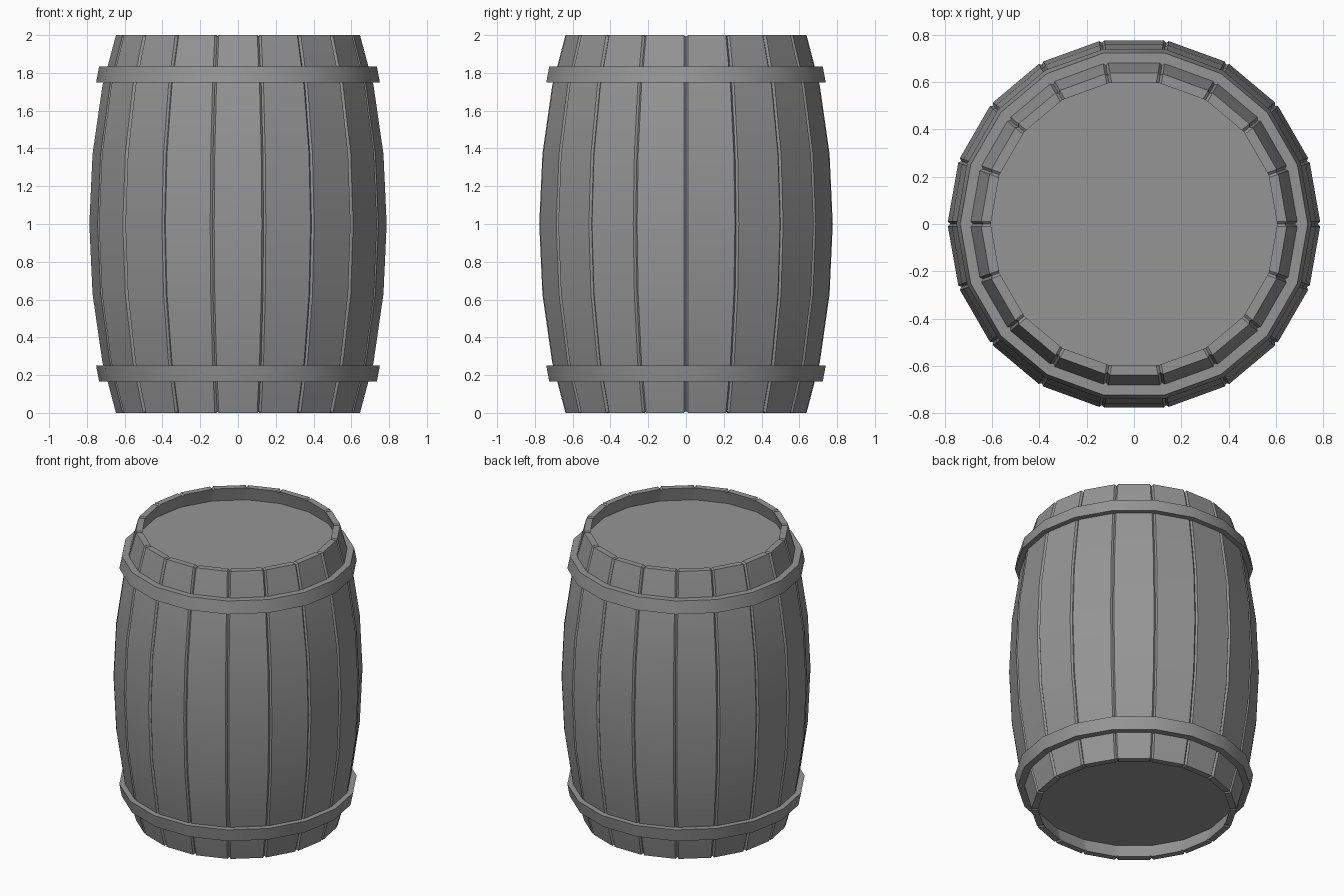
import bpy, bmesh
from math import cos, sin, pi
from mathutils import Vector, Matrix

if "Cube" in bpy.data.objects:
    bpy.data.objects.remove(bpy.data.objects["Cube"], do_unlink=True)

STAVES = 18
STEP = 2 * pi / STAVES
GAP = 0.011      # half width of the groove between staves
DEPTH = 0.011    # depth of the groove
WALL = 0.042     # stave thickness

grey = bpy.data.materials.new("grey")
grey.use_nodes = True
colour = (0.3, 0.3, 0.3, 1)
grey.diffuse_color = colour
grey.node_tree.nodes["Principled BSDF"].inputs["Base Color"].default_value = colour


def revolve(name, profile, columns):
    """Sweep a closed profile through columns; columns place one profile point."""
    bm = bmesh.new()
    grid = [[bm.verts.new(col(p)) for p in profile] for col in columns]
    n, m = len(grid), len(profile)
    for i in range(n):
        a, b = grid[i], grid[(i + 1) % n]
        for k in range(m):
            j = (k + 1) % m
            bm.faces.new((a[k], b[k], b[j], a[j]))
    return finish(name, bm)


def finish(name, bm):
    bmesh.ops.recalc_face_normals(bm, faces=bm.faces)
    mesh = bpy.data.meshes.new(name)
    bm.to_mesh(mesh)
    bm.free()
    mesh.materials.append(grey)
    ob = bpy.data.objects.new(name, mesh)
    bpy.context.collection.objects.link(ob)
    bpy.ops.object.select_all(action="DESELECT")
    ob.select_set(True)
    bpy.context.view_layer.objects.active = ob
    bpy.ops.object.shade_smooth_by_angle(angle=pi / 6)
    return ob


def corner(i):
    """Plain corner of the polygon at joint i."""
    a = i * STEP
    return lambda p: Vector((p[0] * cos(a), p[0] * sin(a), p[1]))


def stave_edge(i, side):
    """Point on the flat stave face, just beside joint i."""
    def place(p):
        here, there = corner(i)(p), corner(i + side)(p)
        return here + (there - here).normalized() * GAP
    return place


def groove(i):
    """Sunken point at joint i, also lowered on the stave ends."""
    def place(p):
        r, z, outer = p
        if outer:
            r -= DEPTH
        if abs(z - 1) > 0.99:
            z = 1 + (z - 1) * (1 - DEPTH * 0.8)
        return corner(i)((r, z))
    return place


# Bulging staves, with a V groove at each joint
half = [(0.648, 0), (0.72, 0.27), (0.772, 0.63)]
outline = half + [(0.789, 1)] + [(r, 2 - z) for r, z in reversed(half)]
wall = [(r, z, True) for r, z in outline]
wall += [(r - WALL, z, False) for r, z in reversed(outline)]
columns = []
for i in range(STAVES):
    columns += [stave_edge(i, -1), groove(i), stave_edge(i, 1)]
revolve("staves", wall, columns)

# Hoops, flared to follow the barrel
corners = [corner(i) for i in range(STAVES)]
hoop = [(0.67, 0.165), (0.735, 0.165), (0.751, 0.25), (0.69, 0.25)]
revolve("bottom_hoop", hoop, corners)
revolve("top_hoop", [(r, 2 - z) for r, z in hoop], corners)

# Recessed end lids
for name, z in (("bottom_lid", 0.11), ("top_lid", 1.89)):
    bm = bmesh.new()
    bmesh.ops.create_cone(bm, cap_ends=True, segments=STAVES, radius1=0.65,
                          radius2=0.65, depth=0.03,
                          matrix=Matrix.Translation((0, 0, z)))
    finish(name, bm)
